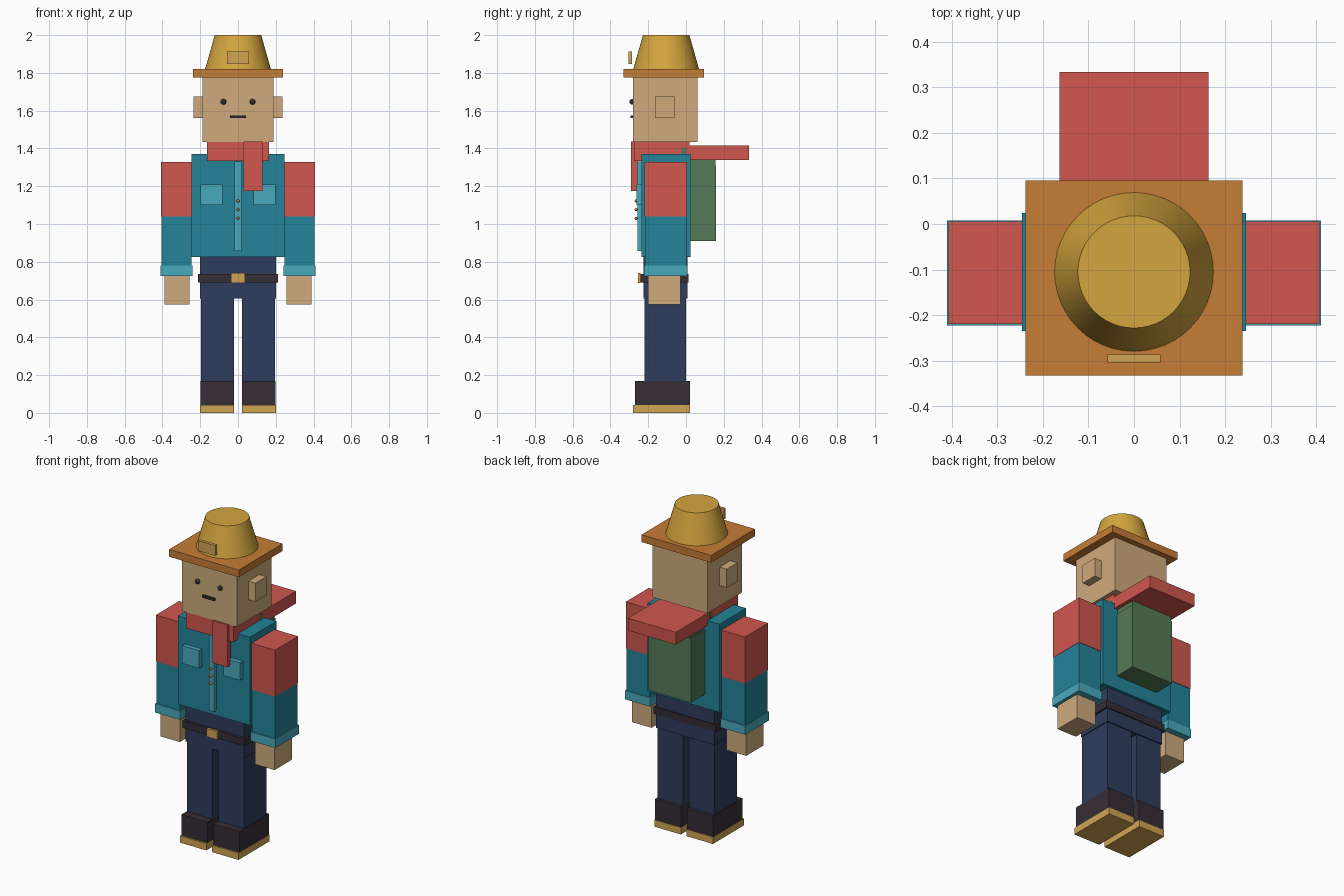
import bpy
import math

cube = bpy.data.objects.get("Cube")
if cube:
    bpy.data.objects.remove(cube, do_unlink=True)


def linear(v):
    v /= 255
    return v / 12.92 if v <= 0.04045 else ((v + 0.055) / 1.055) ** 2.4


def material(name, *rgb):
    m = bpy.data.materials.new(name)
    colour = [linear(v) for v in rgb] + [1]
    m.diffuse_color = colour
    m.use_nodes = True
    m.node_tree.nodes["Principled BSDF"].inputs["Base Color"].default_value = colour
    return m


red = material("red cloth", 208, 87, 78)
teal = material("teal shirt", 35, 132, 152)
light_teal = material("light teal trim", 73, 170, 188)
skin = material("tan skin", 207, 171, 125)
straw = material("golden straw", 212, 166, 62)
gold = material("pale gold", 208, 165, 82)
orange = material("orange brown", 198, 125, 54)
navy = material("navy trousers", 46, 60, 92)
dark = material("dark leather", 54, 46, 54)
green = material("green canvas", 85, 122, 86)


def finish(name, mat):
    o = bpy.context.object
    o.name = name
    o.data.materials.append(mat)
    return o


def box(name, mat, x, y, z):
    """Box from (min, max) ranges along each axis."""
    bpy.ops.mesh.primitive_cube_add(size=1, location=[sum(r) / 2 for r in (x, y, z)])
    o = finish(name, mat)
    o.scale = [r[1] - r[0] for r in (x, y, z)]
    bpy.ops.object.transform_apply(location=False, rotation=False, scale=True)
    return o


def centred(name, mat, half, y, z):
    return box(name, mat, (-half, half), y, z)


def pair(name, mat, x, y, z):
    """The same box on both sides."""
    box("left_" + name, mat, x, y, z)
    box("right_" + name, mat, (-x[1], -x[0]), y, z)


def ball(name, mat, location, radius):
    bpy.ops.mesh.primitive_uv_sphere_add(segments=16, ring_count=10, radius=radius, location=location)
    finish(name, mat)
    bpy.ops.object.shade_smooth()


# Boots and legs
pair("sole", gold, (0.02, 0.2), (-0.28, 0.022), (0, 0.042))
pair("boot", dark, (0.02, 0.198), (-0.27, 0.02), (0.042, 0.17))
pair("leg", navy, (0.02, 0.195), (-0.22, 0), (0.17, 0.61))

# Hips and belt
centred("hips", navy, 0.2, (-0.225, 0.007), (0.605, 0.825))
centred("belt", dark, 0.212, (-0.24, 0.013), (0.69, 0.735))
centred("buckle", gold, 0.036, (-0.255, -0.24), (0.688, 0.74))

# Shirt with placket, pockets and buttons
centred("torso", teal, 0.246, (-0.235, 0.024), (0.825, 1.37))
centred("placket", light_teal, 0.018, (-0.258, -0.235), (0.857, 1.33))
pair("pocket", light_teal, (0.083, 0.198), (-0.262, -0.235), (1.1, 1.21))
for i in range(3):
    ball(f"button_{i + 1}", orange, (0, -0.264, 1.03 + 0.046 * i), 0.008)

# Arms
pair("upper_sleeve", red, (0.246, 0.407), (-0.219, 0.006), (1.04, 1.327))
pair("lower_sleeve", teal, (0.246, 0.405), (-0.216, 0.003), (0.775, 1.04))
pair("cuff", light_teal, (0.24, 0.41), (-0.222, 0.008), (0.725, 0.78))
pair("hand", skin, (0.257, 0.39), (-0.2, -0.03), (0.575, 0.728))

# Neckerchief and hood
centred("scarf_collar", red, 0.163, (-0.275, 0.018), (1.333, 1.437))
box("scarf_tail", red, (0.03, 0.13), (-0.29, -0.258), (1.175, 1.436))
centred("bedroll", red, 0.1635, (0.005, 0.333), (1.34, 1.416))

# Backpack
centred("backpack", green, 0.145, (0.02, 0.16), (0.91, 1.31))
centred("backpack_flap", green, 0.14, (0.02, 0.155), (1.31, 1.34))
pair("strap", green, (0.125, 0.165), (-0.025, 0.003), (1.3, 1.405))

# Head
centred("head", skin, 0.188, (-0.28, 0.06), (1.435, 1.78))
pair("ear", skin, (0.185, 0.236), (-0.165, -0.06), (1.56, 1.675))
for side, sign in (("left", 1), ("right", -1)):
    ball(side + "_eye", dark, (sign * 0.077, -0.284, 1.647), 0.015)
centred("mouth", dark, 0.042, (-0.293, -0.278), (1.56, 1.575))

# Hat
centred("hat_brim", orange, 0.238, (-0.332, 0.095), (1.775, 1.82))
bpy.ops.mesh.primitive_cone_add(vertices=48, radius1=0.174, radius2=0.123, depth=0.18,
                                location=(0, -0.105, 1.91))
finish("hat_crown", straw)
bpy.ops.object.shade_smooth_by_angle(angle=math.radians(30))
centred("hat_badge", gold, 0.058, (-0.304, -0.286), (1.848, 1.912))
